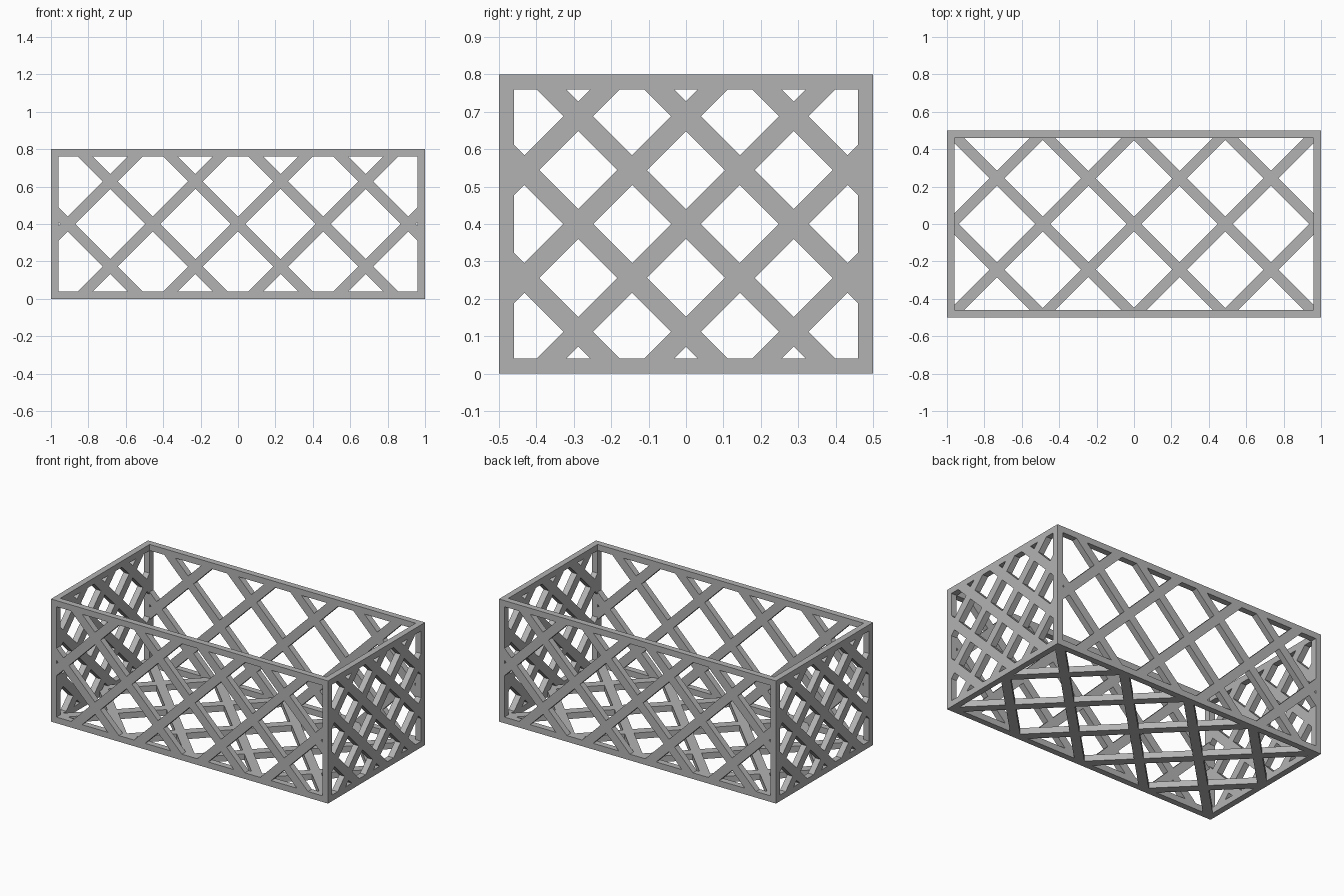
import bpy
import bmesh
from math import pi
from mathutils import Vector

if "Cube" in bpy.data.objects:
    bpy.data.objects.remove(bpy.data.objects["Cube"])

LENGTH, DEPTH, HEIGHT = 2.0, 1.0, 0.8
WALL = 0.04        # wall thickness and rail width
BAR = 0.04         # half the width of a bar, measured along an axis

grey = bpy.data.materials.new("light_grey")
grey.use_nodes = True
colour = (0.45, 0.45, 0.45, 1)
grey.diffuse_color = colour
grey.node_tree.nodes["Principled BSDF"].inputs["Base Color"].default_value = colour


def cut(bm, point, normal):
    bmesh.ops.bisect_plane(bm, geom=bm.verts[:] + bm.edges[:] + bm.faces[:],
                           dist=1e-5, plane_co=point, plane_no=normal)


def lattice_panel(name, width, height, pitch, rail_x, rail_y, location, rotation):
    """Flat sheet with diagonal bars, framed by rails, thickened to a wall."""
    bm = bmesh.new()
    bmesh.ops.create_grid(bm, x_segments=1, y_segments=1, size=0.5)
    bmesh.ops.scale(bm, vec=(width, height, 1), verts=bm.verts)
    open_x, open_y = width / 2 - rail_x, height / 2 - rail_y

    # score the rails and both edges of every diagonal bar
    for side in (-1, 1):
        if rail_x:
            cut(bm, (side * open_x, 0, 0), (1, 0, 0))
        if rail_y:
            cut(bm, (0, side * open_y, 0), (0, 1, 0))
        for k in range(-3, 4):
            for edge in (-BAR, BAR):
                cut(bm, (k * pitch + edge, 0, 0), Vector((1, side, 0)).normalized())

    # remove the openings between bars
    def is_opening(face):
        c = face.calc_center_median()
        if abs(c.x) > open_x or abs(c.y) > open_y:
            return False
        return all(abs(d - round(d / pitch) * pitch) > BAR
                   for d in (c.x + c.y, c.x - c.y))

    bmesh.ops.delete(bm, geom=[f for f in bm.faces if is_opening(f)], context='FACES')

    mesh = bpy.data.meshes.new(name)
    bm.to_mesh(mesh)
    bm.free()
    mesh.materials.append(grey)
    obj = bpy.data.objects.new(name, mesh)
    bpy.context.collection.objects.link(obj)
    obj.location, obj.rotation_euler = location, rotation
    thick = obj.modifiers.new("thickness", 'SOLIDIFY')
    thick.thickness = WALL
    thick.offset = 0


inner_length, inner_depth = LENGTH - 2 * WALL, DEPTH - 2 * WALL

# long walls
for name, side in (("front_wall", -1), ("back_wall", 1)):
    lattice_panel(name, LENGTH, HEIGHT, 0.455, WALL, WALL,
                  (0, side * (DEPTH - WALL) / 2, HEIGHT / 2), (pi / 2, 0, 0))

# short walls, fitted between the long walls
for name, side in (("right_wall", -1), ("left_wall", 1)):
    lattice_panel(name, inner_depth, HEIGHT, 0.288, 0, WALL,
                  (side * (LENGTH - WALL) / 2, 0, HEIGHT / 2), (pi / 2, 0, pi / 2))

# floor, fitted inside the bottom rails
lattice_panel("floor", inner_length, inner_depth, 0.488, 0, 0,
              (0, 0, WALL / 2), (0, 0, 0))
